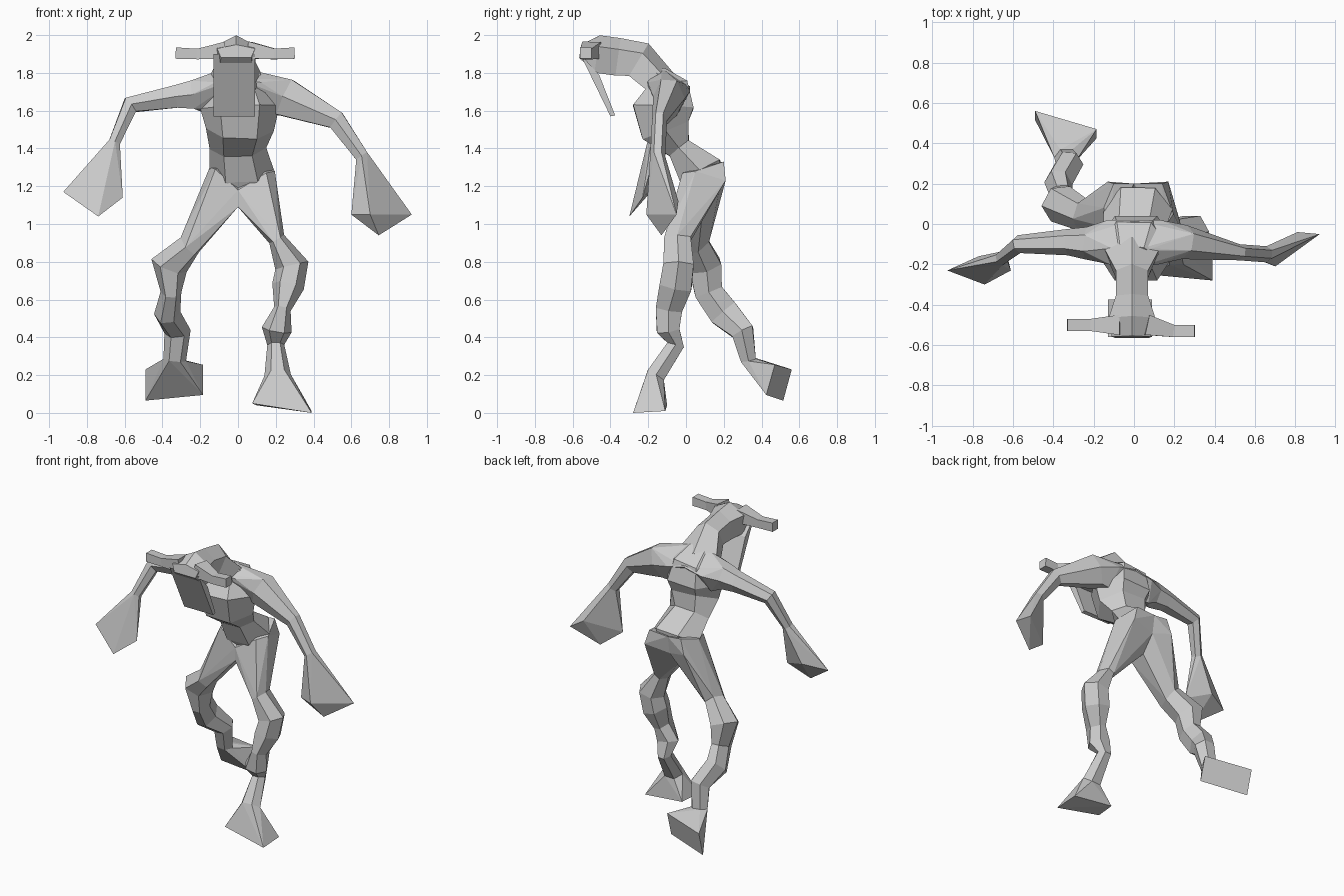
import bpy
import bmesh
from mathutils import Vector

default = bpy.data.objects.get("Cube")
if default:
    bpy.data.objects.remove(default, do_unlink=True)

# One plain grey for the whole body
GREY = (0.6, 0.6, 0.6, 1.0)
grey = bpy.data.materials.new("plain_grey")
grey.use_nodes = True
grey.diffuse_color = GREY
grey.node_tree.nodes["Principled BSDF"].inputs["Base Color"].default_value = GREY

X_AXIS = Vector((1, 0, 0))
Y_AXIS = Vector((0, 1, 0))

# Cross-sections: a plain hexagon, a ridged one for the head, a square for the ears
HEXAGON = [(1, 0), (.5, 1), (-.5, 1), (-1, 0), (-.5, -1), (.5, -1)]
RIDGED = [(0, 1), (1, .4), (.8, -1), (-.8, -1), (-1, .4)]
SQUARE = [(1, 1), (-1, 1), (-1, -1), (1, -1)]


def finish(name, mesh_builder):
    """Turn a bmesh into a flat-shaded grey object."""
    bmesh.ops.recalc_face_normals(mesh_builder, faces=mesh_builder.faces)
    mesh = bpy.data.meshes.new(name)
    mesh_builder.to_mesh(mesh)
    mesh_builder.free()
    mesh.materials.append(grey)
    part = bpy.data.objects.new(name, mesh)
    bpy.context.collection.objects.link(part)


def section(center, tangent, half_width, half_depth, reference, profile):
    """Points of one cross-section, set square to the path."""
    across = (reference - tangent * reference.dot(tangent)).normalized()
    through = tangent.cross(across)
    return [center + across * (u * half_width) + through * (v * half_depth)
            for u, v in profile]


def loft(name, stations, reference=X_AXIS, profile=HEXAGON):
    """Skin a path of (x, y, z, half width, half depth); return both end rings."""
    bm = bmesh.new()
    centers = [Vector(station[:3]) for station in stations]
    last = len(centers) - 1
    rings = []
    for index, station in enumerate(stations):
        before = centers[max(index - 1, 0)]
        after = centers[min(index + 1, last)]
        points = section(centers[index], (after - before).normalized(),
                         station[3], station[4], reference, profile)
        rings.append([bm.verts.new(point) for point in points])
    for lower, upper in zip(rings, rings[1:]):
        for side in range(len(profile)):
            following = (side + 1) % len(profile)
            bm.faces.new((lower[side], lower[following],
                          upper[following], upper[side]))
    bm.faces.new(rings[0])
    bm.faces.new(rings[-1])
    ends = [[vert.co.copy() for vert in ring] for ring in (rings[0], rings[-1])]
    finish(name, bm)
    return ends


def hull(name, points):
    """Wrap a faceted block around the points."""
    bm = bmesh.new()
    for point in points:
        bm.verts.new(point)
    result = bmesh.ops.convex_hull(bm, input=bm.verts)
    inside = [item for item in result["geom_interior"]
              if isinstance(item, bmesh.types.BMVert)]
    bmesh.ops.delete(bm, geom=inside, context="VERTS")
    bmesh.ops.dissolve_limit(bm, angle_limit=.05, verts=bm.verts, edges=bm.edges)
    finish(name, bm)


# Torso, from the pelvis up through the pinched waist to the stooped back
loft("torso", [
    (.01, .08, 1.19, .1, .09),
    (.02, .075, 1.28, .17, .12),
    (0, -.035, 1.4, .15, .065),
    (.01, -.11, 1.5, .18, .13),
    (.01, -.12, 1.62, .21, .16),
    (0, -.1, 1.73, .17, .11),
    (-.01, -.15, 1.79, .12, .05),
])

# Head reaching forward, with a ridge on top
loft("head", [
    (-.01, -.12, 1.74, .15, .08),
    (-.01, -.25, 1.87, .08, .1),
    (-.01, -.36, 1.885, .08, .1),
    (-.01, -.47, 1.9, .115, .1),
    (-.01, -.56, 1.915, .1, .035),
], profile=RIDGED)

# Long face plate, thinning to its lower edge
FACE_EDGE = [(-.56, 1.9), (-.46, 1.79), (-.375, 1.575), (-.4, 1.57)]
hull("face_plate", [(x, y, z) for x in (-.13, .09) for y, z in FACE_EDGE])

# Ears sticking straight out to the sides
for side, tip, depth in (("right", -.33, -.5), ("left", .3, -.53)):
    loft(side + "_ear", [
        (tip * .2, -.5, 1.92, .05, .045),
        (tip * .65, depth, 1.9, .03, .028),
        (tip, depth, 1.905, .03, .03),
    ], reference=Y_AXIS, profile=SQUARE)

# Arms, each ending in a flaring hand, with a shoulder wedge over the upper back
shoulder, wrist = loft("right_arm", [
    (-.24, -.095, 1.685, .08, .075),
    (-.33, -.09, 1.675, .065, .06),
    (-.57, -.1, 1.63, .045, .045),
    (-.655, -.17, 1.43, .035, .03),
], reference=Y_AXIS)
hull("right_shoulder", shoulder + [
    (0, -.13, 1.83), (-.11, -.12, 1.81), (0, -.22, 1.77), (-.12, -.2, 1.75),
    (0, .02, 1.73), (-.13, .02, 1.7), (0, -.1, 1.6), (-.16, -.05, 1.58)])
hull("right_hand", wrist + [
    (-.925, -.23, 1.17), (-.74, -.3, 1.04),
    (-.61, -.23, 1.14), (-.77, -.16, 1.2)])

shoulder, wrist = loft("left_arm", [
    (.25, -.09, 1.67, .085, .1),
    (.52, -.14, 1.55, .04, .05),
    (.655, -.15, 1.36, .04, .035),
], reference=Y_AXIS)
hull("left_shoulder", shoulder + [
    (0, -.13, 1.83), (.09, -.12, 1.81), (0, -.22, 1.77), (.12, -.2, 1.75),
    (0, .02, 1.73), (.13, .02, 1.7), (0, -.1, 1.6), (.16, -.05, 1.57)])
hull("left_hand", wrist + [
    (.92, -.05, 1.05), (.745, -.13, .94),
    (.6, -.17, 1.05), (.7, -.21, 1.05), (.81, -.04, 1.12)])

# Middle points shared by both thighs, from the crotch round to the seat
CROTCH = [(0, -.03, 1.09), (0, .09, 1.09), (0, -.03, 1.18),
          (0, .18, 1.2), (0, .2, 1.32)]

# Right leg, trailing behind with the foot lifted
thigh, ankle = loft("right_leg", [
    (-.255, .045, .89, .065, .075),
    (-.365, .1, .78, .1, .085),
    (-.355, .12, .64, .055, .075),
    (-.375, .2, .53, .07, .08),
    (-.32, .3, .43, .07, .06),
    (-.335, .33, .28, .06, .04),
])
hull("right_thigh", thigh + CROTCH + [
    (-.12, -.02, 1.29), (-.15, .08, 1.3),
    (-.1, .2, 1.33), (-.13, .21, 1.23)])
hull("right_foot", ankle + [
    (-.49, .56, .23), (-.49, .515, .065),
    (-.185, .425, .095), (-.185, .47, .255)])

# Left leg, bearing the weight
thigh, ankle = loft("left_leg", [
    (.205, -.045, .92, .045, .07),
    (.285, -.04, .78, .09, .08),
    (.265, -.055, .67, .085, .085),
    (.235, -.09, .55, .045, .07),
    (.205, -.095, .44, .08, .06),
    (.2, -.055, .36, .045, .045),
    (.21, -.16, .2, .07, .05),
])
hull("left_thigh", thigh + CROTCH + [
    (.15, -.02, 1.27), (.195, .05, 1.28),
    (.14, .2, 1.33), (.17, .21, 1.23)])
hull("left_foot", ankle + [
    (.075, -.25, .05), (.39, -.28, 0),
    (.39, -.11, .01), (.1, -.1, .04)])
